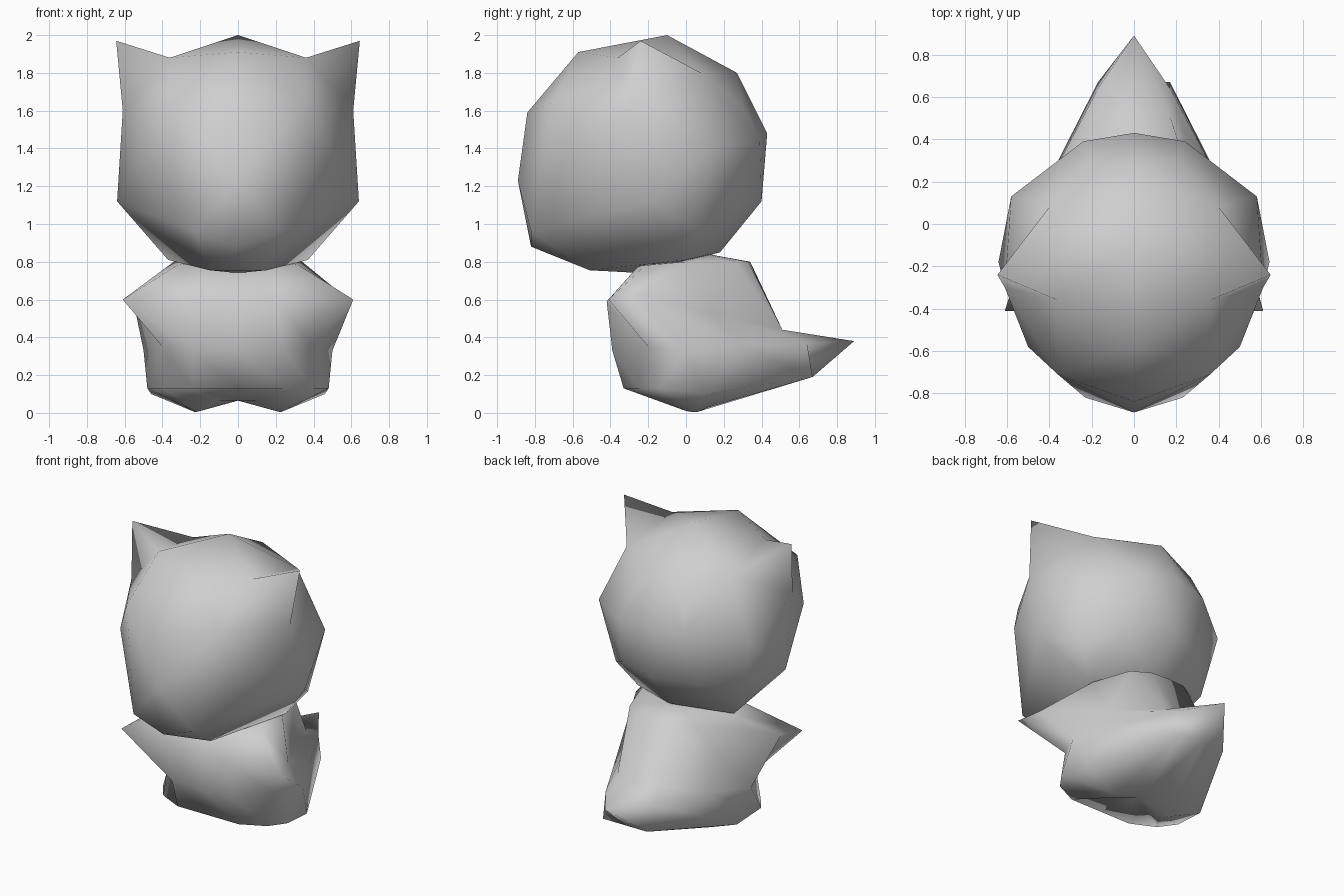
import bpy
import bmesh

cube = bpy.data.objects.get("Cube")
if cube:
    bpy.data.objects.remove(cube)

fur = bpy.data.materials.new("plain_grey")
fur.use_nodes = True
fur.diffuse_color = (0.62, 0.62, 0.62, 1)
fur.node_tree.nodes["Principled BSDF"].inputs["Base Color"].default_value = (0.62, 0.62, 0.62, 1)


def mirror(points):
    """The same points on the other side, in reverse order."""
    return [(-x, y, z) for x, y, z in reversed(points)]


def finish(bm, name):
    """Turn the faces outward, shade them smooth and make the object."""
    bmesh.ops.recalc_face_normals(bm, faces=bm.faces)
    for face in bm.faces:
        face.smooth = True
    mesh = bpy.data.meshes.new(name)
    bm.to_mesh(mesh)
    bm.free()
    mesh.materials.append(fur)
    obj = bpy.data.objects.new(name, mesh)
    bpy.context.collection.objects.link(obj)


# Head: faceted ball wrapped around its middle line and mirrored side points
middle = [(-.1, 2), (-.57, 1.91), (-.84, 1.59), (-.89, 1.23), (-.82, .88), (-.51, .755),
          (-.23, .74), (.18, .85), (.4, 1.12), (.43, 1.48), (.27, 1.8)]
ear_base = [(.36, -.36, 1.88), (.4, .08, 1.8), (.61, -.3, 1.6)]
ear_tip = (.645, -.24, 1.97)
cheeks = [(.36, -.71, 1.64), (.5, -.58, 1.39), (.23, -.82, .96),
          (.64, -.18, 1.12), (.15, -.51, .755)]
nape = [(.58, .13, 1.4), (.49, .07, .97), (.37, 0, .81),
        (.3, .28, 1.1), (.24, .39, 1.45), (.2, .3, 1.62)]
bm = bmesh.new()
side = cheeks + nape
for point in [(0, y, z) for y, z in middle] + side + mirror(side):
    bm.verts.new(point)
bases = [[bm.verts.new(p) for p in base] for base in (ear_base, mirror(ear_base))]
bmesh.ops.convex_hull(bm, input=bm.verts[:])

# Ears: a spike on each base triangle
for base, tip in zip(bases, [ear_tip] + mirror([ear_tip])):
    covered = bm.faces.get(base)
    if covered:
        bm.faces.remove(covered)
    point = bm.verts.new(tip)
    for a, b in zip(base, base[1:] + base[:1]):
        bm.faces.new((a, b, point))
finish(bm, "head")


# Body: tilted rings with arms, tail and feet pulled out of them
outline = [(0, 0), (.5, 0), (.95, .06), (1, .28), (.78, .62), (.35, .92), (0, 1)]


def ring(front, back, half_width, pulled):
    """Full loop from the front middle round the back, tilted between both."""
    half = [(u * half_width, front[0] + (back[0] - front[0]) * t,
             front[1] + (back[1] - front[1]) * t) for u, t in outline]
    for i, point in pulled.items():
        half[i] = point
    return half + mirror(half[1:-1])


neck = {3: (.34, 0, .8), 4: (.25, .26, .8), 5: (.13, .33, .8)}
arms = {2: (.61, -.41, .6), 3: (.56, -.25, .62), 5: (.17, .51, .44), 6: (0, .5, .4)}
tail = {2: (.4, -.2, .35), 3: (.5, 0, .33), 4: (.36, .28, .36), 5: (.17, .64, .37), 6: (0, .89, .38)}
hips = {2: (.4, -.25, .13), 3: (.48, -.14, .13), 4: (.46, .1, .1), 5: (.17, .67, .19)}
feet = {2: (.2, 0, .01), 3: (.22, .03, .005), 4: (.23, .06, .005), 5: (.2, .12, .03)}
rings = [
    ring((-.25, .78), (.34, .8), .34, neck),
    ring((-.42, .59), (.46, .5), .42, arms),
    ring((-.39, .33), (.7, .36), .47, tail),
    ring((-.33, .13), (.67, .19), .47, hips),
    ring((-.02, .065), (.14, .07), .22, feet),
]
bm = bmesh.new()
loops = [[bm.verts.new(p) for p in points] for points in rings]
for upper, lower in zip(loops, loops[1:]):
    for i in range(len(upper)):
        bm.faces.new((upper[i - 1], upper[i], lower[i], lower[i - 1]))
for rim, centre in ((loops[0], (0, .12, .84)), (loops[-1], (0, .05, .065))):
    pole = bm.verts.new(centre)
    for i in range(len(rim)):
        bm.faces.new((rim[i - 1], rim[i], pole))
finish(bm, "body")
